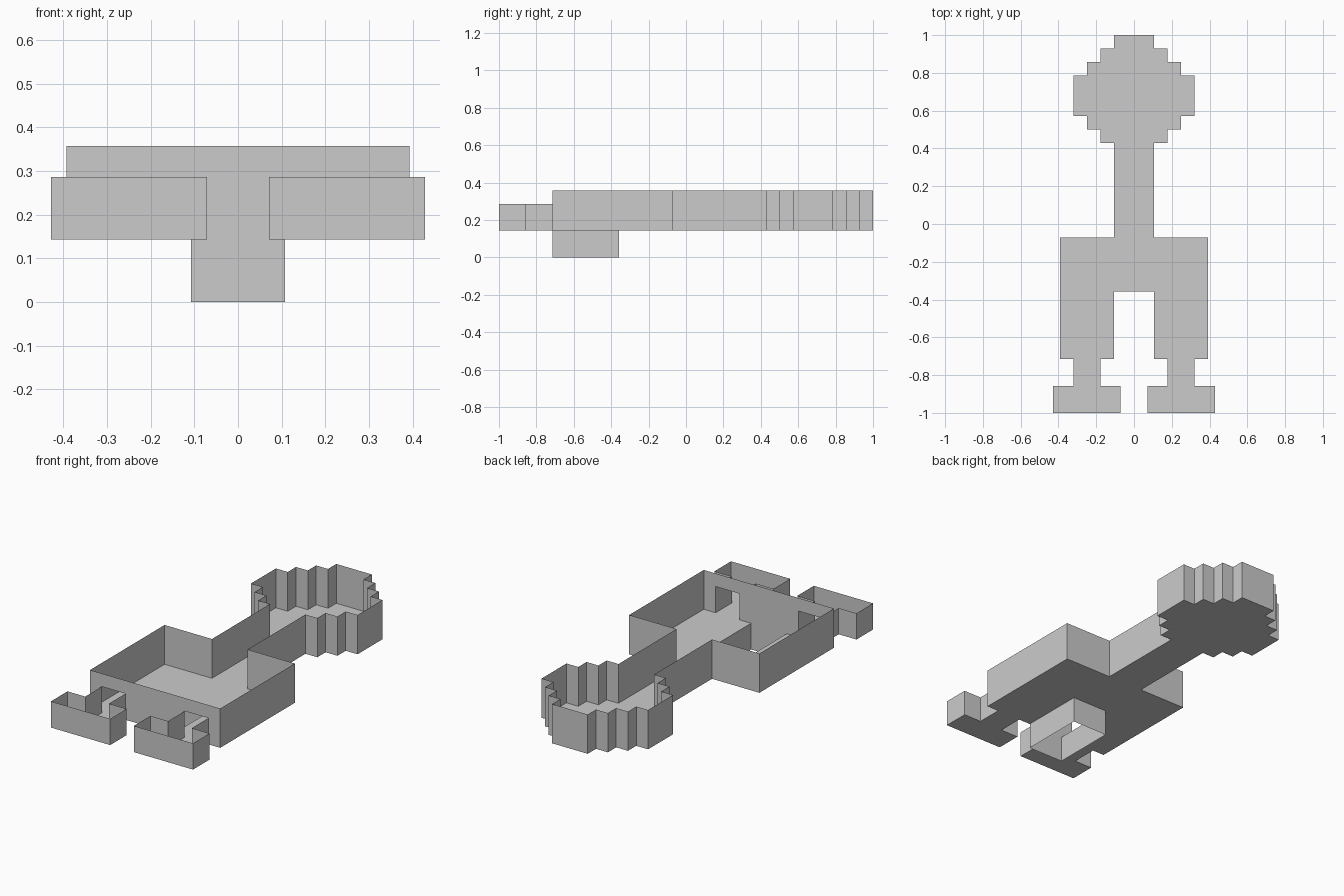
import bpy

if "Cube" in bpy.data.objects:
    bpy.data.objects.remove(bpy.data.objects["Cube"])

U = 1 / 14          # grid cell size
FLOOR, FOOT_TOP, BODY_TOP = 2, 4, 5   # heights in cells


def sheet(name, faces):
    """Thin sheet object on the +x half, mirrored across x = 0."""
    verts, polys = [], []
    for face in faces:
        polys.append(range(len(verts), len(verts) + len(face)))
        verts += [(x * U, y * U, z * U) for x, y, z in face]
    mesh = bpy.data.meshes.new(name)
    mesh.from_pydata(verts, [], [list(p) for p in polys])
    obj = bpy.data.objects.new(name, mesh)
    bpy.context.collection.objects.link(obj)
    mirror = obj.modifiers.new("Mirror", "MIRROR")
    mirror.use_mirror_merge = True
    mirror.merge_threshold = 0.0005
    return obj


def walls(path, z0, z1):
    """Upright quads along a counter-clockwise plan path."""
    return [[(*a, z0), (*b, z0), (*b, z1), (*a, z1)]
            for a, b in zip(path, path[1:])]


def floor(path, z):
    """Downward-facing floor from a counter-clockwise plan outline."""
    return [[(x, y, z) for x, y in reversed(path)]]


# Plan outline of body, neck and stepped round head (right half)
rim = [(5.5, -10), (5.5, -1), (1.5, -1), (1.5, 6)]
rim += [(2.5, 6), (2.5, 7), (3.5, 7), (3.5, 8), (4.5, 8)]
rim += [(4.5, 11), (3.5, 11), (3.5, 12), (2.5, 12), (2.5, 13),
        (1.5, 13), (1.5, 14), (0, 14)]
sheet("body_floor", floor([(0, -5), (1.5, -5), (1.5, -10)] + rim, FLOOR))
sheet("body_walls", walls(rim, FLOOR, BODY_TOP))

# Front wall with leg openings and a lower tongue closing the spout
front = [(0, 0), (1.5, 0), (1.5, 2), (2.5, 2), (2.5, 4), (4.5, 4),
         (4.5, 2), (5.5, 2), (5.5, 5), (0, 5)]
sheet("front_wall", [[(x, -10, z) for x, z in front]])

# Open spout below the hole in the floor
sheet("lower_spout", walls([(1.5, -10), (1.5, -5), (0, -5)], 0, FLOOR))

# Legs with wide feet
foot = [(2.5, -10), (2.5, -12), (1, -12), (1, -14),
        (6, -14), (6, -12), (4.5, -12), (4.5, -10)]
sheet("feet", floor(foot, FLOOR) + walls(foot, FLOOR, FOOT_TOP))
